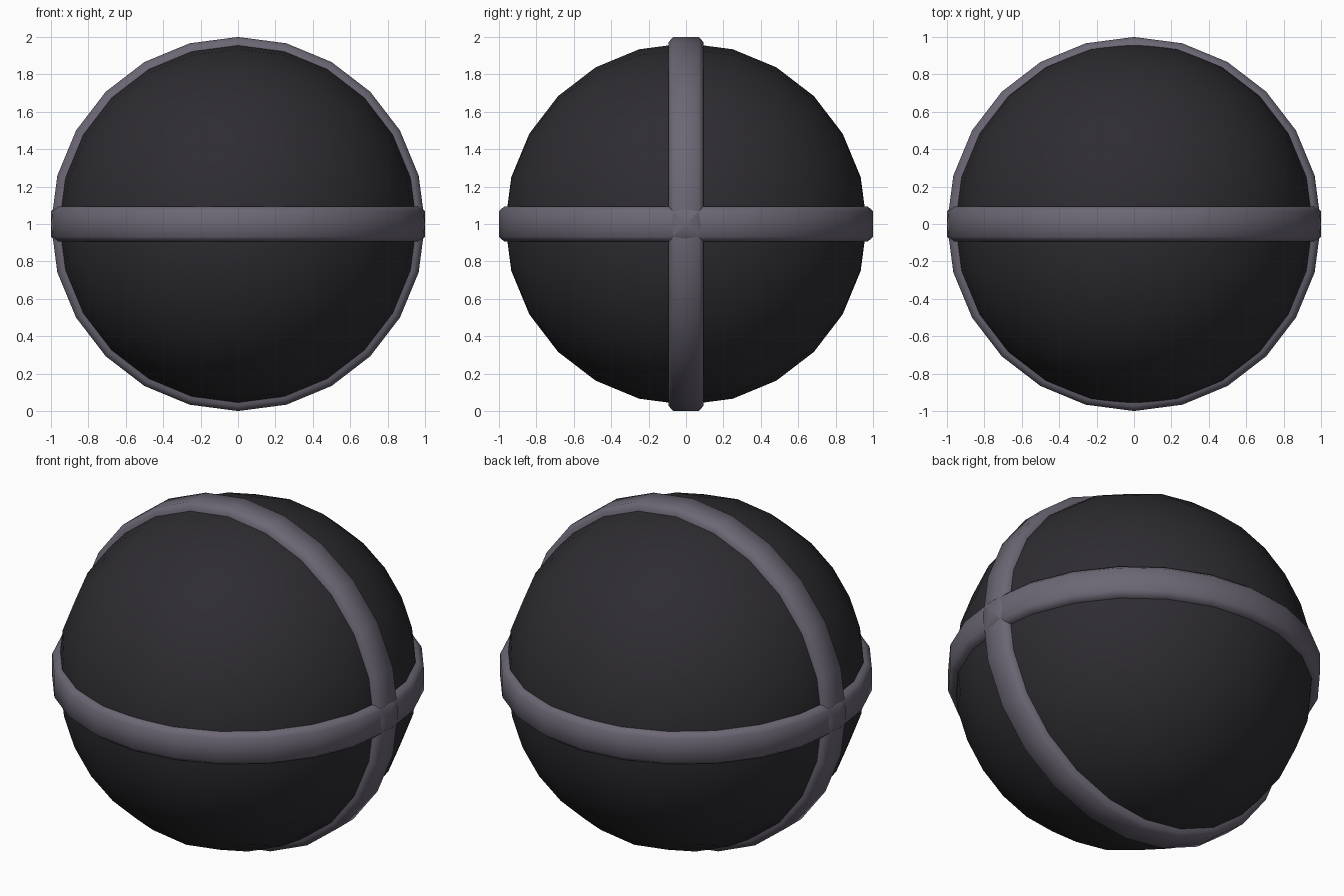
import bpy, bmesh, math
from mathutils import Matrix, Vector

if "Cube" in bpy.data.objects:
    bpy.data.objects.remove(bpy.data.objects["Cube"])

SEG = 24
CENTRE = Vector((0, 0, 1))


def material(name, color):
    m = bpy.data.materials.new(name)
    m.diffuse_color = (*color, 1)
    m.use_nodes = True
    m.node_tree.nodes["Principled BSDF"].inputs["Base Color"].default_value = m.diffuse_color
    return m


def finish(bm, name, mat, rotation, angle=180):
    bmesh.ops.recalc_face_normals(bm, faces=bm.faces)
    bm.transform(Matrix.Translation(CENTRE) @ rotation)
    me = bpy.data.meshes.new(name)
    bm.to_mesh(me)
    bm.free()
    ob = bpy.data.objects.new(name, me)
    bpy.context.collection.objects.link(ob)
    me.materials.append(mat)
    bpy.ops.object.select_all(action='DESELECT')
    ob.select_set(True)
    bpy.context.view_layer.objects.active = ob
    bpy.ops.object.shade_smooth_by_angle(angle=math.radians(angle))
    return ob


dark = material("dark_shell", (0.027, 0.025, 0.03))
grey = material("grey_band", (0.15, 0.135, 0.175))
lay_back = Matrix.Rotation(math.pi / 2, 4, 'X')

# Dark ball, poles pointing front and back
bm = bmesh.new()
bmesh.ops.create_uvsphere(bm, u_segments=SEG, v_segments=SEG // 2, radius=0.967)
finish(bm, "ball", dark, lay_back)

# Bevelled band profile: (radius, offset across the band)
PROFILE = [(0.92, -0.094), (0.972, -0.094), (1.0, -0.068),
           (1.0, 0.068), (0.972, 0.094), (0.92, 0.094)]


def band(name, rotation):
    bm = bmesh.new()
    rings = []
    for i in range(SEG):
        a = math.tau * i / SEG
        rings.append([bm.verts.new((r * math.cos(a), r * math.sin(a), h))
                      for r, h in PROFILE])
    n = len(PROFILE)
    for i in range(SEG):
        p, q = rings[i], rings[(i + 1) % SEG]
        for j in range(n):
            k = (j + 1) % n
            bm.faces.new((p[j], q[j], q[k], p[k]))
    finish(bm, name, grey, rotation, 60)


# Level band and upright band
band("level_band", Matrix.Identity(4))
band("upright_band", lay_back)
